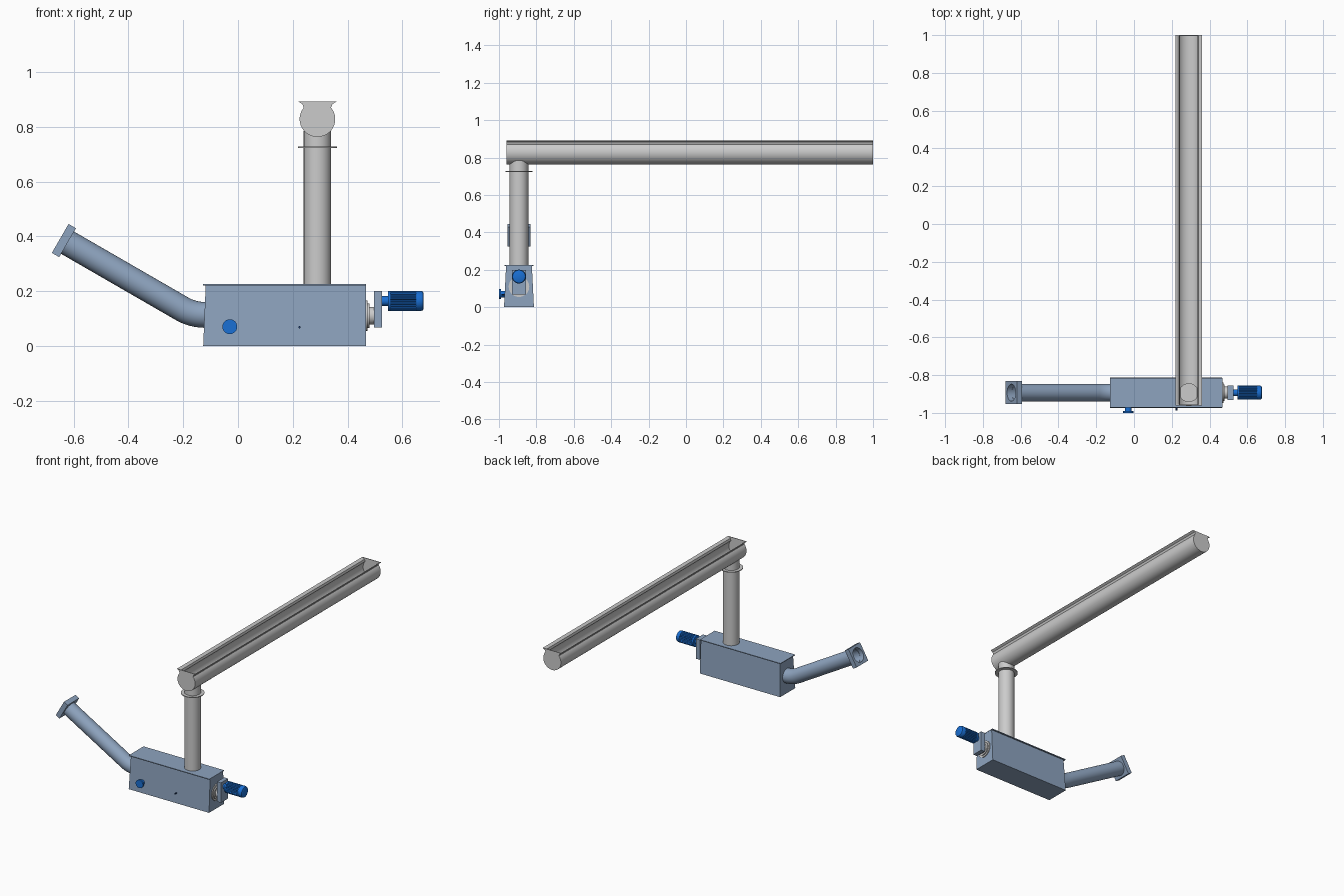
import bpy, bmesh
from math import sin, cos, pi, radians
from mathutils import Vector as V

if "Cube" in bpy.data.objects:
    bpy.data.objects.remove(bpy.data.objects["Cube"])


def mat(name, rgb):
    m = bpy.data.materials.new(name)
    m.diffuse_color = (*rgb, 1)
    m.use_nodes = True
    m.node_tree.nodes["Principled BSDF"].inputs["Base Color"].default_value = m.diffuse_color
    return m


STEEL = mat("steel_blue", (0.27, 0.37, 0.52))
BLUE = mat("bright_blue", (0.01, 0.16, 0.66))
NAVY = mat("navy", (0.01, 0.04, 0.15))
YC = -0.893          # y of the lower conveyor's axis
XC = 0.29            # x of the upper conveyor's axis


def loft(name, rings, material=None, loop=False):
    """Skin a list of equal-length point rings; cap the ends or close into a loop."""
    bm = bmesh.new()
    vs = [[bm.verts.new(p) for p in r] for r in rings]
    n = len(vs[0])
    pairs = list(zip(vs, vs[1:])) + ([(vs[-1], vs[0])] if loop else [])
    for a, b in pairs:
        for i in range(n):
            j = (i + 1) % n
            bm.faces.new((a[i], a[j], b[j], b[i]))
    if not loop:
        bm.faces.new(vs[0])
        bm.faces.new(vs[-1])
    bmesh.ops.recalc_face_normals(bm, faces=bm.faces)
    me = bpy.data.meshes.new(name)
    bm.to_mesh(me)
    bm.free()
    ob = bpy.data.objects.new(name, me)
    bpy.context.collection.objects.link(ob)
    if material:
        me.materials.append(material)
    bpy.ops.object.select_all(action='DESELECT')
    ob.select_set(True)
    bpy.context.view_layer.objects.active = ob
    bpy.ops.object.shade_smooth_by_angle(angle=radians(30))
    return ob


def circle(c, u, v, r, n=48):
    return [V(c) + V(u) * (r * cos(2 * pi * i / n)) + V(v) * (r * sin(2 * pi * i / n))
            for i in range(n)]


AXES = {'x': ((1, 0, 0), (0, 1, 0), (0, 0, 1)),
        'y': ((0, 1, 0), (0, 0, 1), (1, 0, 0)),
        'z': ((0, 0, 1), (1, 0, 0), (0, 1, 0))}


def turned(name, axis, base, profile, material=None, n=48):
    """Lathe (radius, position along axis) pairs about an axis through base."""
    d, u, v = AXES[axis]
    return loft(name, [circle(V(base) + V(d) * h, u, v, r, n) for r, h in profile], material)


def box(name, x0, x1, y0, y1, z0, z1, material=None):
    return loft(name, [[(x0, y0, z), (x1, y0, z), (x1, y1, z), (x0, y1, z)] for z in (z0, z1)],
                material)


# Tapered housing with thin lid
loft("housing", [[(a, YC - w, z), (0.467, YC - w, z), (0.467, YC + w, z), (a, YC + w, z)]
                 for z, a, w in ((0, -0.127, 0.08), (0.22, -0.118, 0.069))], STEEL)
box("housing_lid", -0.128, 0.468, YC - 0.078, YC + 0.078, 0.22, 0.225, STEEL)

# Bent discharge pipe: outer skin out, inner skin back
R, X0, Z0, TILT = 0.17, -0.12, 0.113, radians(30)


def bend(a):
    return V((X0 - R * sin(a), YC, Z0 + R * (1 - cos(a)))), V((sin(a), 0, cos(a)))


elbow_end, up = bend(TILT)
along = V((-cos(TILT), 0, sin(TILT)))
path = [(V((X0 + 0.015, YC, Z0)), V((0, 0, 1)))]
path += [bend(TILT * i / 10) for i in range(11)] + [(elbow_end + along * 0.484, up)]
Y = V((0, 1, 0))
loft("discharge_pipe", [circle(c, Y, w, 0.047) for c, w in path]
     + [circle(c, Y, w, 0.044) for c, w in reversed(path)], STEEL)


# Square end flange with a round opening
def square(c, u, v, h, n=48):
    pts = []
    for i in range(n):
        a = 2 * pi * i / n
        k = h / max(abs(cos(a)), abs(sin(a)))
        pts.append(c + u * (k * cos(a)) + v * (k * sin(a)))
    return pts


near, far = elbow_end + along * 0.482, elbow_end + along * 0.513
loft("discharge_flange", [square(near, Y, up, 0.061), square(far, Y, up, 0.061),
                          circle(far, Y, up, 0.045), circle(near, Y, up, 0.045)],
     STEEL, loop=True)

# Drive: bearing, gearbox, coupling, finned motor
turned("bearing", 'x', (0, YC, 0.11),
       [(0.055, 0.465), (0.055, 0.473), (0.044, 0.473), (0.044, 0.48),
        (0.032, 0.48), (0.032, 0.498)])
box("gearbox", 0.496, 0.526, YC - 0.038, YC + 0.038, 0.067, 0.2, STEEL)
turned("motor_coupling", 'x', (0, YC, 0.164), [(0.018, 0.525), (0.018, 0.55)], BLUE)
turned("motor_front_bell", 'x', (0, YC, 0.164), [(0.037, 0.547), (0.037, 0.557)], BLUE)
turned("motor_rear_cap", 'x', (0, YC, 0.164),
       [(0.037, 0.65), (0.037, 0.668), (0.034, 0.675), (0.028, 0.678)], BLUE)
fins = 24
loft("motor_fins", [[(x, YC + r * cos(a), 0.164 + r * sin(a))
                     for i in range(fins * 4)
                     for r, a in [((0.037, 0.033)[(i % 4) // 2], 2 * pi * i / (fins * 4))]]
                    for x in (0.556, 0.651)], BLUE)

# Front sensor and small pin
turned("sensor", 'y', (-0.03, 0, 0.07),
       [(0.018, -0.955), (0.018, -0.99), (0.027, -0.99), (0.027, -1.0)], BLUE)
turned("pin", 'y', (0.225, 0, 0.068), [(0.004, -0.96), (0.004, -0.987)], NAVY, 16)

# Vertical drop pipe with thin flange
turned("drop_pipe", 'z', (XC, YC, 0), [(0.05, 0.222), (0.05, 0.785)])
turned("drop_pipe_flange", 'z', (XC, YC, 0), [(0.071, 0.723), (0.071, 0.728)])

# Open trough: round bottom, pinched neck, flared rims
ZT, RT = 0.828, 0.065


def trough_arc(r):
    return [(XC + r * cos(a), ZT + r * sin(a))
            for a in (radians(140 + 260 * i / 40) for i in range(41))]


def rim(s, inset):
    return [(XC + s * (0.055 - inset), 0.883), (XC + s * (0.070 - inset), 0.892)]


outer = rim(-1, 0)[::-1] + trough_arc(RT) + rim(1, 0)
inner = rim(-1, 0.004)[::-1] + trough_arc(RT - 0.003) + rim(1, 0.004)
loft("trough", [[(x, y, z) for x, z in outer + inner[::-1]] for y in (-0.96, 1.0)])
for label, y0, y1 in (("front", -0.96, -0.956), ("back", 0.996, 1.0)):
    loft("trough_end_" + label, [[(x, y, z) for x, z in outer] for y in (y0, y1)])
